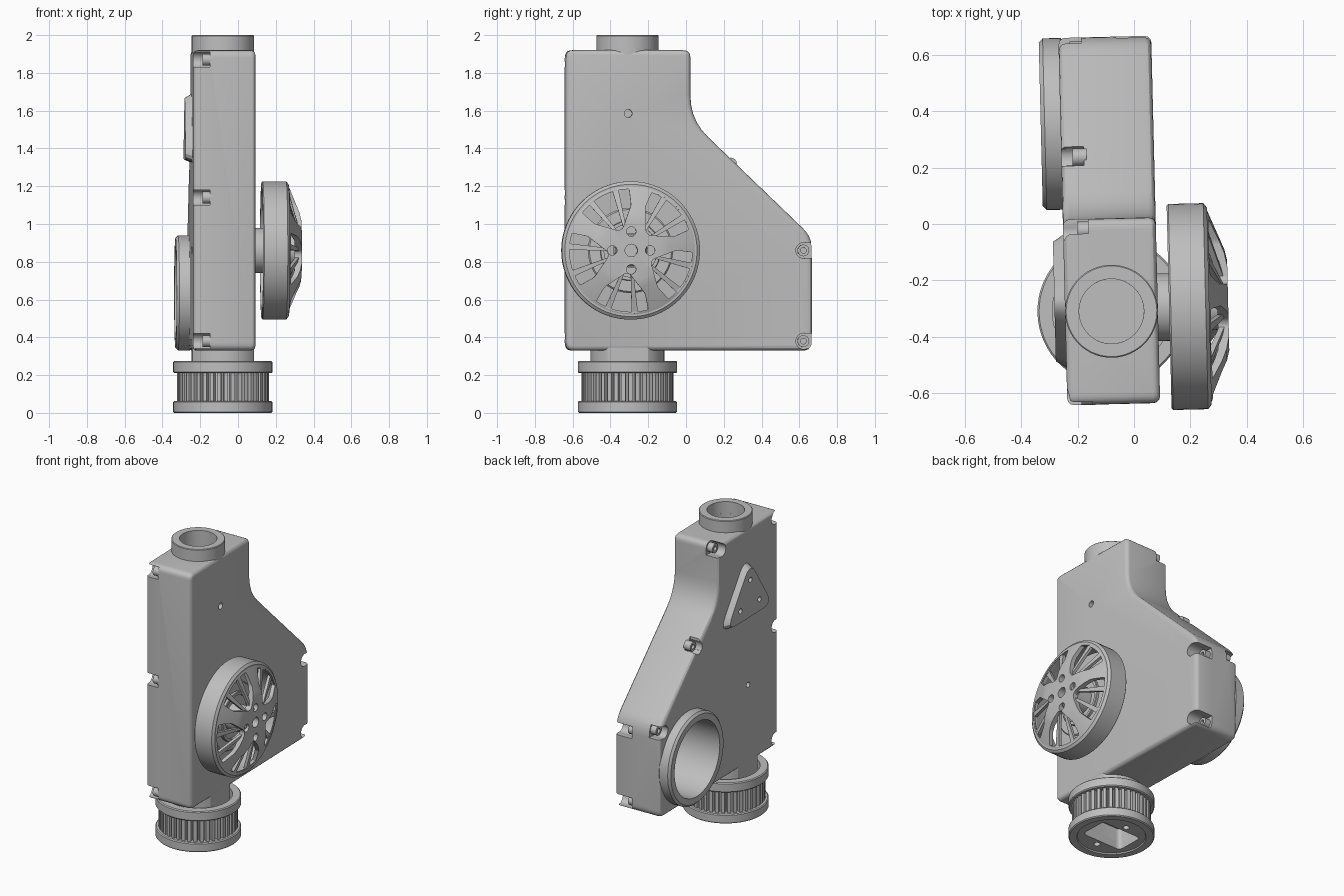
import bpy, bmesh
from math import sin, cos, pi, radians
from mathutils import Vector, Matrix

cube = bpy.data.objects.get("Cube")
if cube:
    bpy.data.objects.remove(cube)

grey = bpy.data.materials.new("plain grey")
grey.use_nodes = True
grey.diffuse_color = (0.52, 0.52, 0.52, 1)
grey.node_tree.nodes["Principled BSDF"].inputs["Base Color"].default_value = grey.diffuse_color

PX, PY = -0.08, -0.31          # upright axis
WHEEL = (-0.30, 0.86)          # wheel axis in y, z
parts = []


def place(axis, u, v, w):
    """u, v lie across the axis and w runs along it."""
    return Vector((w, u, v)) if axis == "x" else Vector((u, v, w))


def finish(name, bm, part):
    bmesh.ops.recalc_face_normals(bm, faces=bm.faces)
    mesh = bpy.data.meshes.new(name)
    bm.to_mesh(mesh)
    bm.free()
    mesh.materials.append(grey)
    obj = bpy.data.objects.new(name, mesh)
    bpy.context.collection.objects.link(obj)
    if part:
        parts.append(obj)
    return obj


def prism(name, pts, w0, w1, axis="x", part=True):
    bm = bmesh.new()
    face = bm.faces.new([bm.verts.new(place(axis, u, v, w0)) for u, v in pts])
    side = bmesh.ops.extrude_face_region(bm, geom=[face])["geom"]
    move = place(axis, 0, 0, w1 - w0)
    bmesh.ops.translate(bm, vec=move, verts=[g for g in side if isinstance(g, bmesh.types.BMVert)])
    return finish(name, bm, part)


def lathe(name, profile, centre, axis="x", steps=64, closed=False, part=True):
    """Spin (radius, along) points about an axis through centre."""
    bm = bmesh.new()
    vs = [bm.verts.new(place(axis, centre[0] + r, centre[1], w)) for r, w in profile]
    pairs = list(zip(vs, vs[1:] + vs[:1])) if closed else list(zip(vs, vs[1:]))
    edges = [bm.edges.new(p) for p in pairs]
    bmesh.ops.spin(bm, geom=vs + edges, cent=place(axis, *centre, 0),
                   axis=place(axis, 0, 0, 1), angle=2 * pi, steps=steps)
    bmesh.ops.remove_doubles(bm, verts=bm.verts, dist=0.00005)
    return finish(name, bm, part)


def rod(name, centre, r, w0, w1, axis="x", steps=24, part=True):
    return lathe(name, [(0, w0), (r, w0), (r, w1), (0, w1)], centre, axis, steps, part=part)


def tube(name, centre, r_out, r_in, w0, w1, axis="x", c=0.008):
    return lathe(name, [(r_in, w0), (r_out - c, w0), (r_out, w0 + c), (r_out, w1 - c),
                        (r_out - c, w1), (r_in, w1)], centre, axis, closed=True)


def rounded(pts, radii, n=5):
    if not isinstance(radii, (list, tuple)):
        radii = [radii] * len(pts)
    pts, out = [Vector(p) for p in pts], []
    for i, p in enumerate(pts):
        a = p + (pts[i - 1] - p).normalized() * radii[i]
        b = p + (pts[(i + 1) % len(pts)] - p).normalized() * radii[i]
        for k in range(n + 1):
            t = k / n
            out.append(a * (1 - t) ** 2 + p * 2 * t * (1 - t) + b * t * t)
    return out


def box_pts(u, v, hu, hv):
    return [(u - hu, v - hv), (u + hu, v - hv), (u + hu, v + hv), (u - hu, v + hv)]


def apply_mod(obj, kind, **settings):
    mod = obj.modifiers.new(kind, kind)
    for key, value in settings.items():
        setattr(mod, key, value)
    bpy.context.view_layer.objects.active = obj
    bpy.ops.object.modifier_apply(modifier=mod.name)


def bevel(obj, width, segments=3):
    apply_mod(obj, "BEVEL", width=width, segments=segments, limit_method="ANGLE",
              angle_limit=radians(40), use_clamp_overlap=False)


def cut(targets, cutters):
    for c in cutters:
        for t in targets:
            apply_mod(t, "BOOLEAN", operation="DIFFERENCE", solver="EXACT", object=c)
        bpy.data.objects.remove(c)


def polar(r, angle, centre=WHEEL):
    return (centre[0] + r * cos(angle), centre[1] + r * sin(angle))


# Housing: one side profile with softened rims
outline = [(-0.64, 0.33), (0.665, 0.33), (0.665, 0.93), (0.02, 1.55), (0.02, 1.92), (-0.64, 1.92)]
housing = prism("housing", rounded(outline, [0.04, 0.05, 0.07, 0.13, 0.04, 0.04]), -0.245, 0.085)
bevel(housing, 0.024)

# Screw notches round the rim: y, z, inner x, outer x
RING = (0.36, 0.635)
notches = [(-0.61, z, -0.155, -0.3) for z in (0.38, 1.14, 1.87)]
notches += [(-0.02, 1.88, -0.155, -0.3), (0.24, 1.32, -0.165, -0.3), (0.62, 0.90, -0.165, -0.3)]
notches += [(0.62, z, -0.04, 0.15) for z in (0.38, 0.86)]
cutters = []
for y, z, x0, x1 in notches:
    cutters.append(rod("notch_cutter", (y, z), 0.042, x0, x1, part=False))
    out = 0.05 if y > -0.3 else -0.05
    if y == 0.24:
        pts = [(y - 0.03, z - 0.03), (y + 0.03, z - 0.03), (y + 0.03, z + 0.12), (y - 0.03, z + 0.12)]
    else:
        pts = box_pts(y + out, z, 0.05, 0.04)
    cutters.append(prism("notch_cutter", pts, x0, x1, part=False))

# Holes in the housing
cutters.append(rod("port_cutter", RING, 0.25, -0.4, 0.03, steps=64, part=False))
cutters.append(rod("bore_cutter", (PX, PY), 0.115, 1.75, 2.1, "z", 48, part=False))
cutters.append(rod("pin_cutter", (-0.31, 1.585), 0.021, 0.03, 0.2, part=False))
cutters.append(rod("pin_cutter", (-0.31, 0.86), 0.018, -0.4, -0.19, part=False))
cut([housing], cutters)

# Socket screws
for y, z, x0, x1 in notches:
    s = 1 if x1 > 0 else -1
    lathe("screw", [(0, x0 - s * 0.01), (0.031, x0 - s * 0.01), (0.031, x0 + s * 0.04),
                    (0.015, x0 + s * 0.04), (0.015, x0 + s * 0.015), (0, x0 + s * 0.015)],
          (y, z), steps=24)

# Side port ring and top collar
tube("port_ring", RING, 0.305, 0.25, -0.315, -0.225, c=0.014)
tube("top_collar", (PX, PY), 0.165, 0.115, 1.88, 2.0, "z", c=0.004)

# Three-hole mounting pad
pad_corners = [(-0.28, 1.75), (0.02, 1.32), (-0.56, 1.32)]
pad = prism("mounting_pad", rounded(pad_corners, 0.12), -0.282, -0.23)
mid = Vector((-0.27, 1.47))
for v in pad.data.vertices:
    if v.co.x < -0.27:
        v.co.y += (mid.x - v.co.y) * 0.14
        v.co.z += (mid.y - v.co.z) * 0.14
cut([pad], [rod("pad_hole_cutter", p, 0.017, -0.35, -0.25, part=False)
            for p in ((-0.28, 1.59), (-0.17, 1.42), (-0.38, 1.42))])

# Neck with flats on two sides
neck = rod("neck", (PX, PY), 0.195, 0.2, 0.36, "z", 64)
for v in neck.data.vertices:
    v.co.x = max(PX - 0.163, min(PX + 0.163, v.co.x))

# Belt pulley
TEETH = 40
gear = []
for i in range(TEETH):
    for f, r in ((0, 0.243), (0.55, 0.243), (0.65, 0.216), (0.9, 0.216)):
        gear.append(polar(r, (i + f) * 2 * pi / TEETH, (PX, PY)))
drum = prism("pulley_teeth", gear, 0.05, 0.22, "z")
bottom = lathe("pulley_bottom_flange",
               [(0, 0.008), (0.208, 0.008), (0.212, 0), (0.257, 0), (0.263, 0.006),
                (0.263, 0.057), (0.257, 0.063), (0, 0.063)], (PX, PY), "z")
tube("pulley_top_flange", (PX, PY), 0.263, 0.21, 0.21, 0.275, "z", c=0.006)
pocket = prism("pocket_cutter", rounded(box_pts(PX, PY, 0.15, 0.095), 0.03), -0.1, 0.15, "z", part=False)
cut([bottom, drum], [pocket] + [rod("hole_cutter", (PX, PY + d), 0.02, -0.1, 0.1, "z", part=False)
                                for d in (-0.135, 0.135)])

# Wheel rim, axle and inner disc
lathe("wheel_rim", [(0.335, 0.125), (0.36, 0.125), (0.366, 0.131), (0.366, 0.255),
                    (0.35, 0.268), (0.325, 0.268), (0.335, 0.25)], WHEEL, closed=True, steps=96)
rod("axle", WHEEL, 0.12, 0.07, 0.16, steps=48)
tube("inner_disc", WHEEL, 0.225, 0.09, 0.155, 0.172)
tube("inner_disc_lip", WHEEL, 0.16, 0.14, 0.16, 0.19, c=0.003)
tube("wheel_hub", WHEEL, 0.085, 0.035, 0.15, 0.32)

# Domed wheel face with five windows
face = lathe("wheel_face", [(0, 0.335), (0.16, 0.335), (0.2, 0.326), (0.345, 0.266),
                            (0.345, 0.24), (0.2, 0.296), (0, 0.3)], WHEEL, steps=96)
cutters = [rod("centre_cutter", WHEEL, 0.033, 0.25, 0.4, part=False)]
for k in range(4):
    cutters.append(rod("lug_cutter", polar(0.1, k * pi / 2), 0.025, 0.25, 0.4, part=False))
for k in range(5):
    a = radians(261 + 72 * k)
    window = [polar(0.125, a - 0.1), polar(0.24, a - 0.47), polar(0.328, a - 0.44),
              polar(0.334, a - 0.2), polar(0.334, a), polar(0.334, a + 0.2),
              polar(0.328, a + 0.44), polar(0.24, a + 0.47), polar(0.125, a + 0.1)]
    cutters.append(prism("window_cutter", rounded(window, 0.011, 3), 0.2, 0.4, part=False))
cut([face], cutters)

# Paired thin struts inside each window
for k in range(5):
    a = radians(261 + 72 * k)
    for s in (-1, 1):
        strut = prism("wheel_strut", [polar(0.13, a + s * 0.2 - 0.06), polar(0.34, a + s * 0.22 - 0.05),
                                      polar(0.34, a + s * 0.22 + 0.05), polar(0.13, a + s * 0.2 + 0.06)],
                      0, 0.02)
        for v in strut.data.vertices:
            r = (Vector((v.co.y, v.co.z)) - Vector(WHEEL)).length
            v.co.x += 0.3 - (r - 0.13) * 0.28

# Slight turn about the upright axis, then soft shading with sharp edges
pivot = Matrix.Translation((PX, PY, 0))
turn = pivot @ Matrix.Rotation(radians(1.4), 4, "Z") @ pivot.inverted()
bpy.ops.object.select_all(action="DESELECT")
for obj in parts:
    obj.data.transform(turn)
    obj.select_set(True)
bpy.context.view_layer.objects.active = housing
bpy.ops.object.shade_smooth_by_angle(angle=radians(30))
